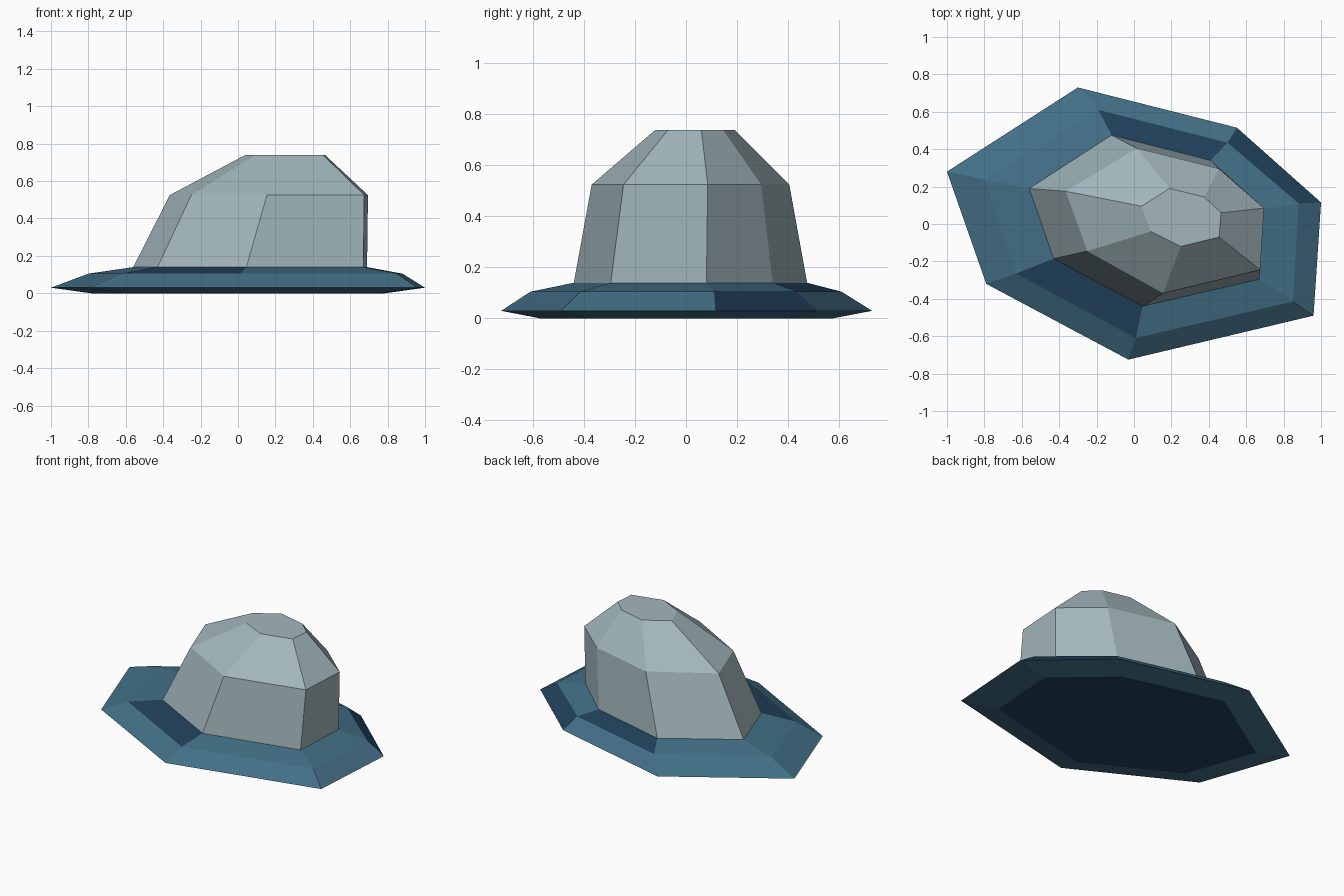
import bpy
import bmesh

# Remove the default cube
cube = bpy.data.objects.get("Cube")
if cube:
    bpy.data.objects.remove(cube, do_unlink=True)


def make_material(name, color):
    material = bpy.data.materials.new(name)
    material.use_nodes = True
    material.diffuse_color = color
    material.node_tree.nodes["Principled BSDF"].inputs["Base Color"].default_value = color
    return material


def scaled(outline, factor):
    return [(x * factor, y * factor) for x, y in outline]


def loft(name, layers, materials, cap_bottom, cap_top, accents=()):
    """Join stacked outlines (height, points) with flat quads.
    Each accent is a (band, side) pair that takes the second material."""
    bm = bmesh.new()
    rings = [[bm.verts.new((x, y, height)) for x, y in outline]
             for height, outline in layers]
    for band, (lower, upper) in enumerate(zip(rings, rings[1:])):
        count = len(lower)
        for side in range(count):
            following = (side + 1) % count
            face = bm.faces.new((lower[side], lower[following],
                                 upper[following], upper[side]))
            face.material_index = int((band, side) in accents)
    bottom = bm.faces.new(rings[0])
    top = bm.faces.new(rings[-1])
    bottom.material_index = cap_bottom
    top.material_index = cap_top
    bmesh.ops.recalc_face_normals(bm, faces=bm.faces[:])
    mesh = bpy.data.meshes.new(name)
    bm.to_mesh(mesh)
    bm.free()
    for material in materials:
        mesh.materials.append(material)
    model_part = bpy.data.objects.new(name, mesh)
    bpy.context.collection.objects.link(model_part)
    return model_part


stone_grey = make_material("pale stone grey", (0.36, 0.47, 0.50, 1))
water_blue = make_material("water blue", (0.055, 0.16, 0.24, 1))
deep_blue = make_material("deep blue", (0.015, 0.053, 0.105, 1))

# Outlines run clockwise from the right end
brim_edge = [(-1, .28), (-.3, .73), (.55, .515), (1, .115),
             (.96, -.49), (-.03, -.725), (-.79, -.32)]
brim_shoulder = [(-.8, .24), (-.19, .61), (.5, .435), (.88, .11),
                 (.85, -.415), (.01, -.61), (-.63, -.265)]
rock_foot = [(-.56, .19), (-.12, .475), (.41, .34), (.69, .08),
             (.67, -.295), (.045, -.44), (-.43, -.185)]
rock_shoulder = [(-.365, .175), (.015, .405), (.455, .295), (.695, .085),
                 (.675, -.245), (.155, -.37), (-.25, -.145)]
rock_crown = [(.04, .095), (.19, .19), (.375, .145), (.465, .06),
              (.455, -.07), (.25, -.12), (.09, -.04)]

# Sloping base with a few darker facets
loft("water_base",
     [(0, scaled(brim_edge, .785)), (.03, brim_edge),
      (.105, brim_shoulder), (.14, rock_foot)],
     [water_blue, deep_blue], cap_bottom=1, cap_top=0,
     accents={(1, 2), (2, 1), (2, 5)})

# Faceted boulder standing on the base
loft("boulder",
     [(.14, rock_foot), (.525, rock_shoulder), (.74, rock_crown)],
     [stone_grey], cap_bottom=0, cap_top=0)
